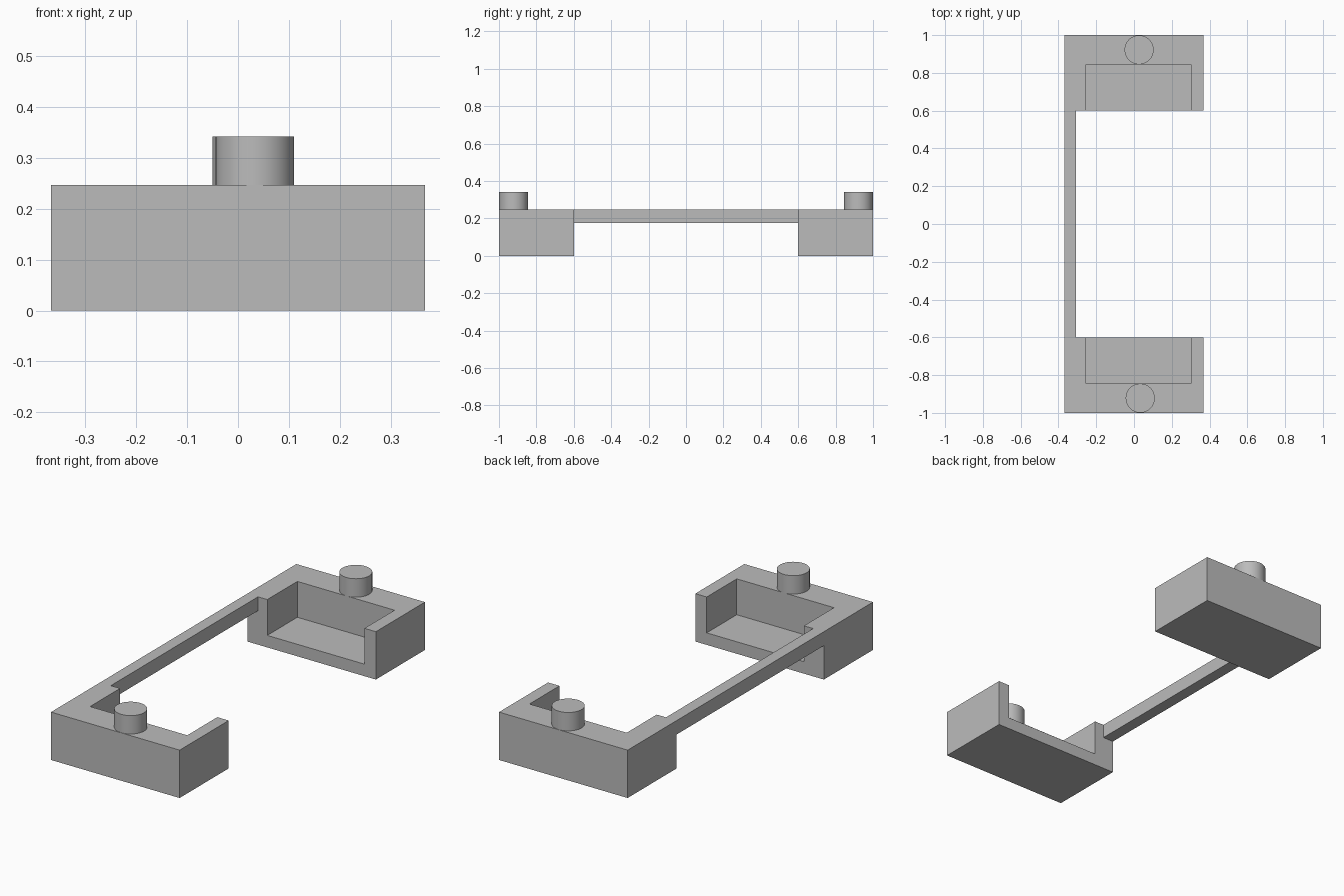
import bpy
import bmesh
from mathutils import Matrix, Vector

cube = bpy.data.objects.get("Cube")
if cube:
    bpy.data.objects.remove(cube, do_unlink=True)

grey = bpy.data.materials.new("plain grey")
grey.use_nodes = True
colour = (0.5, 0.5, 0.5, 1)
grey.diffuse_color = colour
grey.node_tree.nodes["Principled BSDF"].inputs["Base Color"].default_value = colour


def add_object(name, bm):
    mesh = bpy.data.meshes.new(name)
    bm.to_mesh(mesh)
    bm.free()
    mesh.materials.append(grey)
    obj = bpy.data.objects.new(name, mesh)
    bpy.context.collection.objects.link(obj)
    return obj


def box(name, low, high):
    low, high = Vector(low), Vector(high)
    bm = bmesh.new()
    size = Matrix.Diagonal((high - low).to_4d())
    bmesh.ops.create_cube(bm, size=1, matrix=Matrix.Translation((low + high) / 2) @ size)
    return add_object(name, bm)


def select_only(obj):
    bpy.ops.object.select_all(action="DESELECT")
    obj.select_set(True)
    bpy.context.view_layer.objects.active = obj


HALF_WIDTH, TOP, INNER = 0.367, 0.247, 0.6


def end_block(side, label, peg_x):
    # Block with a pocket open at the top and toward the middle
    ys = sorted((side * INNER, side))
    block = box(label + "_block", (-HALF_WIDTH, ys[0], 0), (HALF_WIDTH, ys[1], TOP))
    ys = sorted((side * 0.5, side * 0.845))
    cutter = box(label + "_pocket_cutter", (-0.253, ys[0], 0.062), (0.302, ys[1], 0.4))
    cutter.hide_render = True
    cut = block.modifiers.new("pocket", "BOOLEAN")
    cut.operation = "DIFFERENCE"
    cut.solver = "EXACT"
    cut.object = cutter
    select_only(block)
    bpy.ops.object.modifier_apply(modifier=cut.name)
    bpy.data.objects.remove(cutter, do_unlink=True)

    # Round peg standing on the outer wall
    bm = bmesh.new()
    bmesh.ops.create_cone(bm, cap_ends=True, segments=48, radius1=0.077, radius2=0.077,
                          depth=0.342 - TOP,
                          matrix=Matrix.Translation((peg_x, side * 0.922, (0.342 + TOP) / 2)))
    select_only(add_object(label + "_peg", bm))
    bpy.ops.object.shade_smooth_by_angle()


end_block(-1, "front", 0.033)
end_block(1, "back", 0.027)

# Slim bar joining the two blocks along the right edge
box("connecting_bar", (-HALF_WIDTH, -INNER, 0.175), (-0.306, INNER, TOP))
